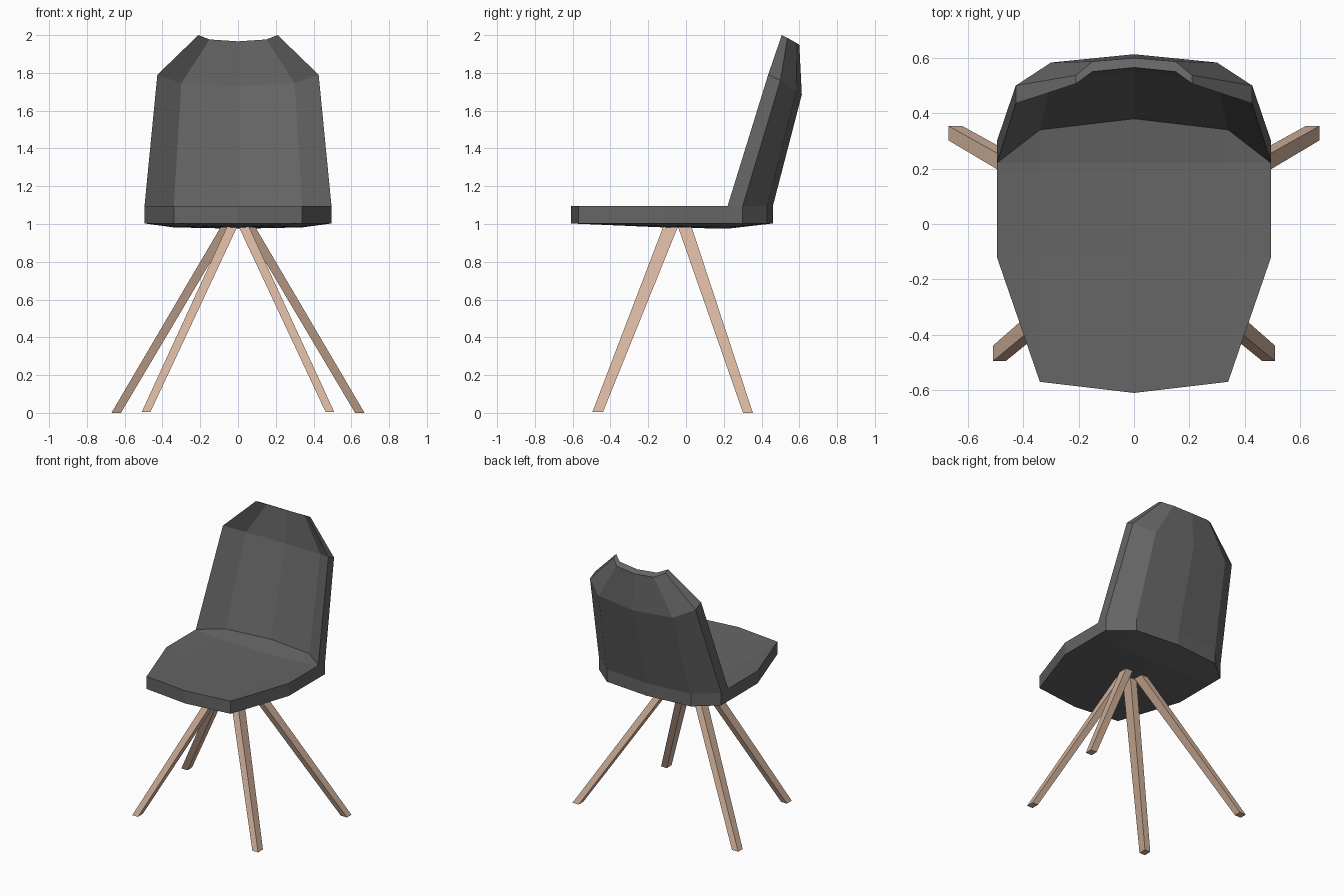
import bpy, bmesh

if "Cube" in bpy.data.objects:
    bpy.data.objects.remove(bpy.data.objects["Cube"])


def material(name, rgb):
    m = bpy.data.materials.new(name)
    m.diffuse_color = (*rgb, 1.0)
    m.use_nodes = True
    m.node_tree.nodes["Principled BSDF"].inputs["Base Color"].default_value = m.diffuse_color
    return m


def finish(bm, name, mat, mirror=True):
    bmesh.ops.remove_doubles(bm, verts=bm.verts[:], dist=0.0005)
    bmesh.ops.dissolve_degenerate(bm, edges=bm.edges[:], dist=0.0005)
    bmesh.ops.recalc_face_normals(bm, faces=bm.faces[:])
    me = bpy.data.meshes.new(name)
    bm.to_mesh(me)
    bm.free()
    me.materials.append(mat)
    ob = bpy.data.objects.new(name, me)
    bpy.context.collection.objects.link(ob)
    if mirror:
        mod = ob.modifiers.new("mirror", 'MIRROR')
        mod.use_clip = True
        mod.merge_threshold = 0.001
    return ob


charcoal = material("charcoal_shell", (0.13, 0.13, 0.13))
wood = material("light_wood", (0.66, 0.455, 0.335))

# Shell cross-rows: side x, side (y, z), inner x, inner (y, z), centre (y, z)
upper_rows = [
    (.34, -.57, 1.095, .34, -.57, 1.095, -.61, 1.095),   # front lip
    (.495, -.12, 1.095, .34, -.12, 1.083, -.12, 1.078),
    (.495, .22, 1.095, .34, .22, 1.078, .22, 1.073),     # seat crease
    (.495, .22, 1.095, .34, .34, 1.095, .38, 1.095),     # base of backrest
    (.495, .22, 1.095, .34, .34, 1.095, .38, 1.095),
    (.427, .435, 1.79, .30, .52, 1.745, .55, 1.73),      # backrest bend
    (.21, .507, 2.0, .15, .55, 1.977, .565, 1.967),      # top rim
]
lower_rows = [
    (.34, -.57, 1.003, .34, -.57, 1.003, -.61, 1.003),
    (.495, -.12, 1.003, .34, -.12, .988, -.12, .982),
    (.495, .22, 1.003, .34, .22, .982, .22, .975),
    (.495, .30, 1.003, .34, .43, 1.003, .46, 1.003),
    (.495, .30, 1.095, .34, .43, 1.095, .46, 1.095),
    (.427, .50, 1.76, .30, .583, 1.70, .613, 1.685),
    (.21, .537, 1.985, .15, .587, 1.957, .60, 1.948),
]

# Seat and backrest shell: two lofted skins joined round the rim
bm = bmesh.new()


def skin(rows):
    grid = []
    for sx, sy, sz, ix, iy, iz, cy, cz in rows:
        grid.append([bm.verts.new(p) for p in ((sx, sy, sz), (ix, iy, iz), (0, cy, cz))])
    for a, b in zip(grid, grid[1:]):
        for k in range(2):
            bm.faces.new((a[k], a[k + 1], b[k + 1], b[k]))
    return grid


up, low = skin(upper_rows), skin(lower_rows)
for k in range(len(up) - 1):
    bm.faces.new((up[k][0], up[k + 1][0], low[k + 1][0], low[k][0]))
for r in (0, -1):
    for k in range(2):
        bm.faces.new((up[r][k], up[r][k + 1], low[r][k + 1], low[r][k]))
finish(bm, "seat_shell", charcoal)


# Splayed, tapered legs with square ends
def leg(name, foot, foot_half, top, top_half):
    bm = bmesh.new()
    rings = []
    for (x, y, z), (hx, hy) in ((foot, foot_half), (top, top_half)):
        rings.append([bm.verts.new((x + sx * hx, y + sy * hy, z))
                      for sx, sy in ((-1, -1), (1, -1), (1, 1), (-1, 1))])
    a, b = rings
    for k in range(4):
        n = (k + 1) % 4
        bm.faces.new((a[k], a[n], b[n], b[k]))
    bm.faces.new(a)
    bm.faces.new(b)
    finish(bm, name, wood)


leg("front_legs", (.486, -.467, .006), (.023, .028), (.029, -.08, .99), (.027, .039))
leg("back_legs", (.645, .328, 0), (.025, .026), (.06, -.008, .99), (.028, .036))
